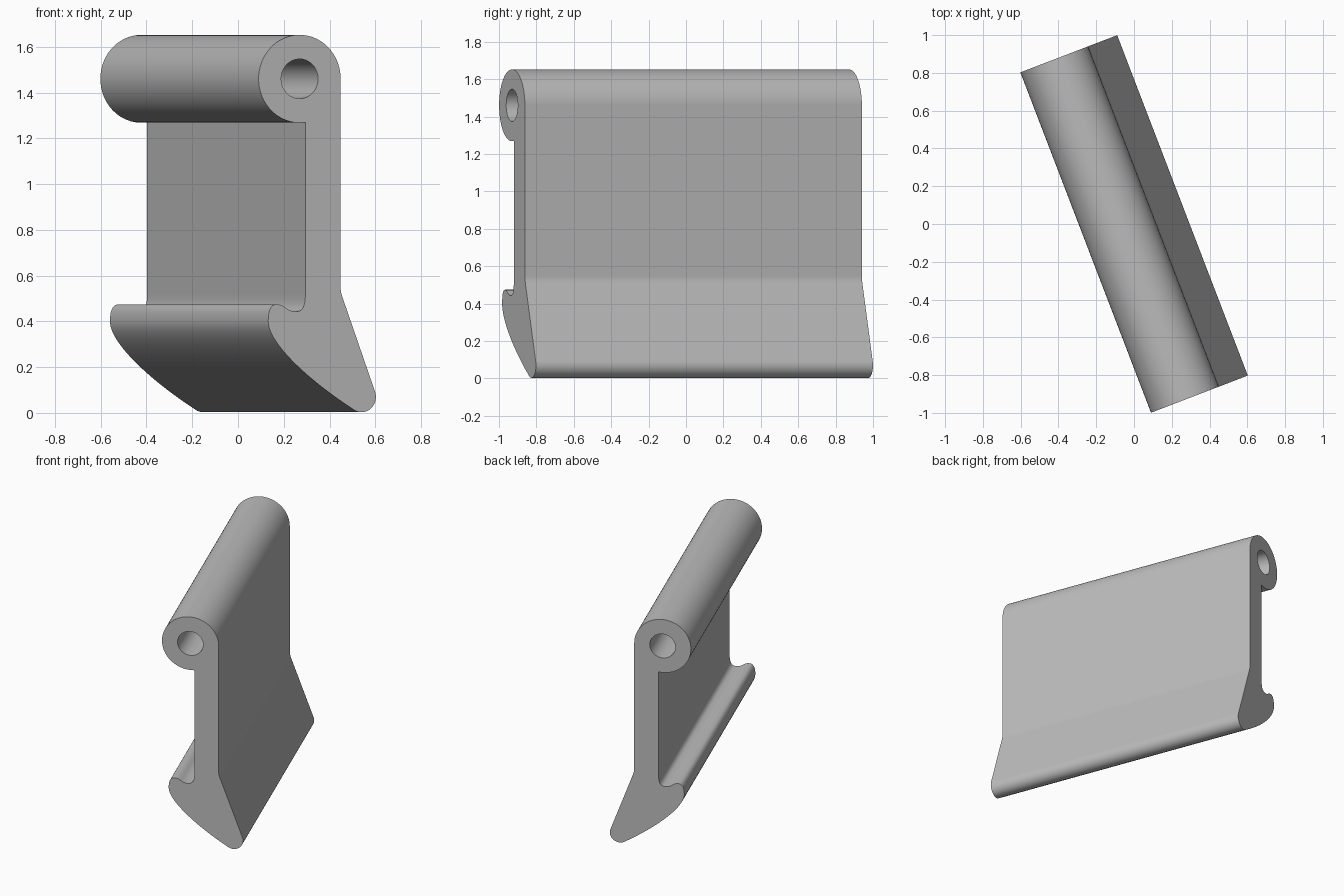
import bpy, bmesh
from math import radians, sin, cos
from mathutils import Matrix, Vector
from mathutils.geometry import interpolate_bezier

if "Cube" in bpy.data.objects:
    bpy.data.objects.remove(bpy.data.objects["Cube"])

ANGLE = radians(21)
LENGTH = 1.93
EYE = (-0.082, 1.46)


def arc(center, radius, start, end, steps):
    """Points on a circle, angles in degrees."""
    return [(center[0] + radius * cos(radians(start + (end - start) * i / steps)),
             center[1] + radius * sin(radians(start + (end - start) * i / steps)))
            for i in range(steps + 1)]


def bezier(a, b, c, d, steps=12):
    pts = interpolate_bezier(*[Vector((*p, 0)) for p in (a, b, c, d)], steps + 1)
    return [(p.x, p.y) for p in pts]


# Outline: rolled eye, straight back, flared foot, curved belly, hook lip, groove
outline = arc(EYE, 0.192, 270, 0, 54)
outline += bezier((0.11, 0.55), (0.11, 0.535), (0.111, 0.53), (0.117, 0.51), 4)
outline += arc((0.208, 0.07), 0.067, 18, -122, 24)
outline += bezier((0.164, 0.019), (-0.02, 0.13), (-0.229, 0.30), (-0.229, 0.40), 24)
outline += bezier((-0.229, 0.40), (-0.229, 0.45), (-0.215, 0.474), (-0.189, 0.474))
outline += bezier((-0.189, 0.474), (-0.15, 0.474), (-0.145, 0.443), (-0.098, 0.443))
outline += bezier((-0.098, 0.443), (-0.065, 0.443), (-0.055, 0.47), (-0.055, 0.52))
outline.append((-0.055, EYE[1] - 0.192))
bore = arc(EYE, 0.0865, 0, 360, 48)[:-1]


def add_loop(bm, pts):
    verts = []
    for u, z in pts:
        if not verts or (verts[-1].co - Vector((u, -LENGTH / 2, z))).length > 1e-4:
            verts.append(bm.verts.new((u, -LENGTH / 2, z)))
    return [bm.edges.new((verts[i - 1], verts[i])) for i in range(len(verts))]


# Fill the section around the bore and extrude it along the clip
bm = bmesh.new()
edges = add_loop(bm, outline) + add_loop(bm, bore)
bmesh.ops.triangle_fill(bm, edges=edges, use_beauty=True, use_dissolve=False,
                        normal=(0, -1, 0))
grown = bmesh.ops.extrude_face_region(bm, geom=bm.faces[:], use_keep_orig=True)
moved = [g for g in grown["geom"] if isinstance(g, bmesh.types.BMVert)]
bmesh.ops.translate(bm, verts=moved, vec=(0, LENGTH, 0))
bmesh.ops.recalc_face_normals(bm, faces=bm.faces[:])
bm.transform(Matrix.Rotation(ANGLE, 4, "Z"))
mesh = bpy.data.meshes.new("hooked_clip")
bm.to_mesh(mesh)
bm.free()
clip = bpy.data.objects.new("hooked_clip", mesh)
bpy.context.collection.objects.link(clip)

# Plain grey finish
grey = bpy.data.materials.new("grey")
grey.use_nodes = True
grey.diffuse_color = (0.5, 0.5, 0.5, 1)
grey.node_tree.nodes["Principled BSDF"].inputs["Base Color"].default_value = (0.5, 0.5, 0.5, 1)
mesh.materials.append(grey)

# Smooth curves, crisp ends, flat walls
bpy.ops.object.select_all(action="DESELECT")
clip.select_set(True)
bpy.context.view_layer.objects.active = clip
bpy.ops.object.shade_smooth_by_angle(angle=radians(30))
weighted = clip.modifiers.new("even_shading", "WEIGHTED_NORMAL")
weighted.keep_sharp = True
